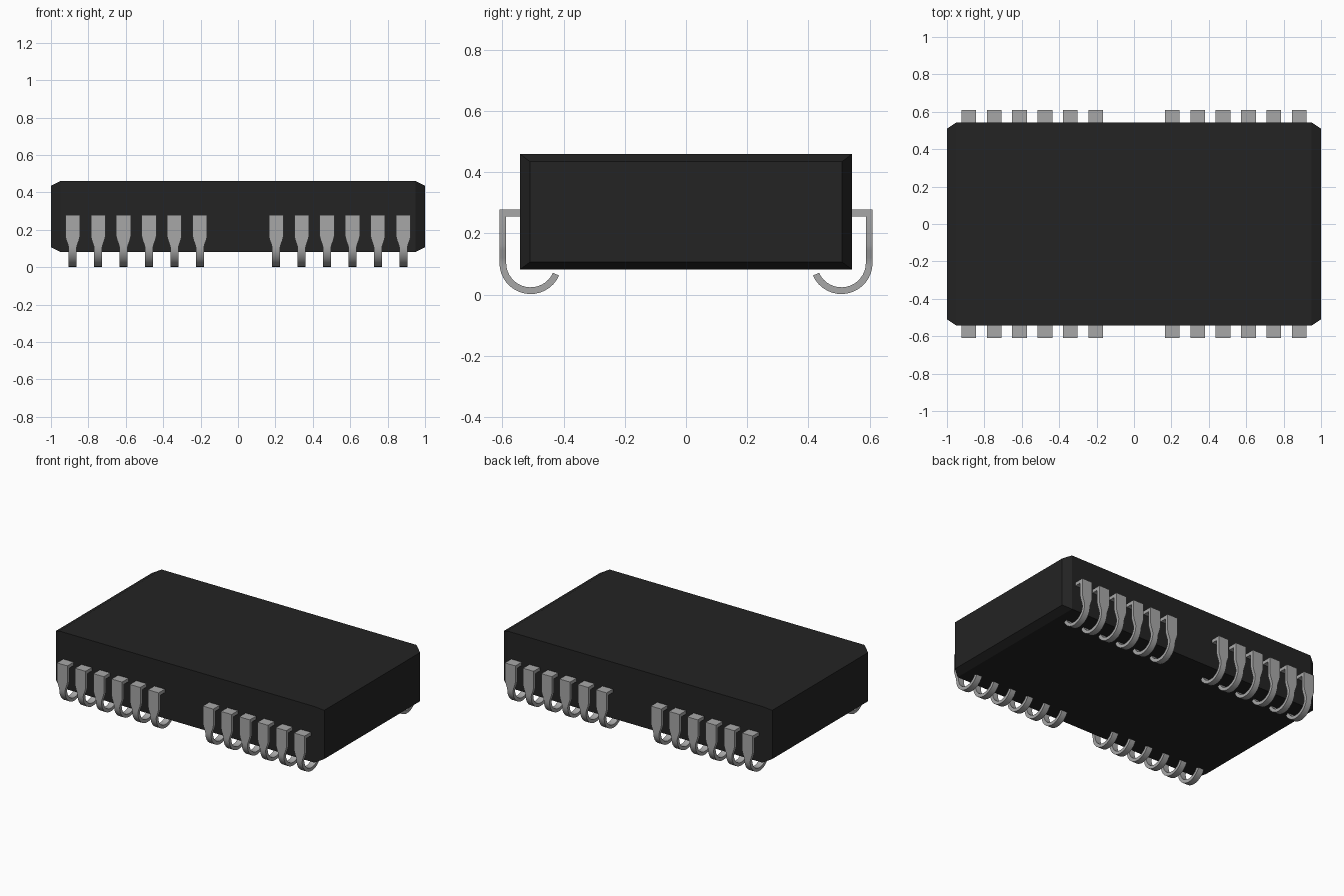
import bpy
import bmesh
import math

cube = bpy.data.objects.get("Cube")
if cube:
    bpy.data.objects.remove(cube, do_unlink=True)


def make_material(name, value):
    mat = bpy.data.materials.new(name)
    mat.use_nodes = True
    colour = (value, value, value, 1.0)
    mat.diffuse_color = colour
    bsdf = mat.node_tree.nodes["Principled BSDF"]
    bsdf.inputs["Base Color"].default_value = colour
    bsdf.inputs["Roughness"].default_value = 0.6
    return mat


def loft(name, sections, mat):
    """Join four-cornered sections into a closed solid."""
    bm = bmesh.new()
    rings = [[bm.verts.new(p) for p in s] for s in sections]
    for a, b in zip(rings, rings[1:]):
        for i in range(4):
            j = (i + 1) % 4
            bm.faces.new((a[i], a[j], b[j], b[i]))
    bm.faces.new(rings[0])
    bm.faces.new(rings[-1])
    bmesh.ops.recalc_face_normals(bm, faces=bm.faces)
    mesh = bpy.data.meshes.new(name)
    bm.to_mesh(mesh)
    bm.free()
    mesh.materials.append(mat)
    obj = bpy.data.objects.new(name, mesh)
    bpy.context.collection.objects.link(obj)
    return obj


black = make_material("black plastic", 0.017)
grey = make_material("grey metal", 0.39)

# Package body: a long block whose ends are bevelled inwards
def body_section(x, y, low, high):
    return [(x, -y, low), (x, y, low), (x, y, high), (x, -y, high)]


end, full = (0.51, 0.107, 0.435), (0.543, 0.082, 0.46)
loft("body", [body_section(-1, *end), body_section(-0.95, *full),
              body_section(0.95, *full), body_section(1, *end)], black)

# Lead: outer y, outer z, inner y, inner z, half width along the bent strip
WIDE, NARROW = 0.039, 0.021
CENTRE_Y, CENTRE_Z, OUTER, INNER = 0.508, 0.104, 0.102, 0.080
OUT_Y, IN_Y = CENTRE_Y + OUTER, CENTRE_Y + INNER
lead_path = [
    (0.53, 0.279, 0.53, 0.256, WIDE),
    (OUT_Y, 0.279, IN_Y, 0.256, WIDE),
    (OUT_Y, 0.165, IN_Y, 0.165, WIDE),
    (OUT_Y, 0.145, IN_Y, 0.145, 0.034),
    (OUT_Y, 0.120, IN_Y, 0.120, 0.025),
]
STEPS = 16
for k in range(STEPS + 1):
    angle = -math.radians(156) * k / STEPS
    c, s = math.cos(angle), math.sin(angle)
    lead_path.append((CENTRE_Y + OUTER * c, CENTRE_Z + OUTER * s,
                      CENTRE_Y + INNER * c, CENTRE_Z + INNER * s, NARROW))


def lead(name, x, side):
    sections = [[(x - w, side * oy, oz), (x + w, side * oy, oz),
                 (x + w, side * iy, iz), (x - w, side * iy, iz)]
                for oy, oz, iy, iz, w in lead_path]
    return loft(name, sections, grey)


# Two groups of six leads on the front and back
leads = []
for row, side in (("front", -1), ("back", 1)):
    for half, sign in (("left", 1), ("right", -1)):
        for n in range(6):
            x = sign * (0.204 + 0.136 * n)
            leads.append(lead(f"{row}_{half}_lead_{n + 1}", x, side))

# Smooth the curled parts, keep the strip edges sharp
bpy.ops.object.select_all(action="DESELECT")
for obj in leads:
    obj.select_set(True)
bpy.context.view_layer.objects.active = leads[0]
bpy.ops.object.shade_smooth_by_angle(angle=math.radians(30))
